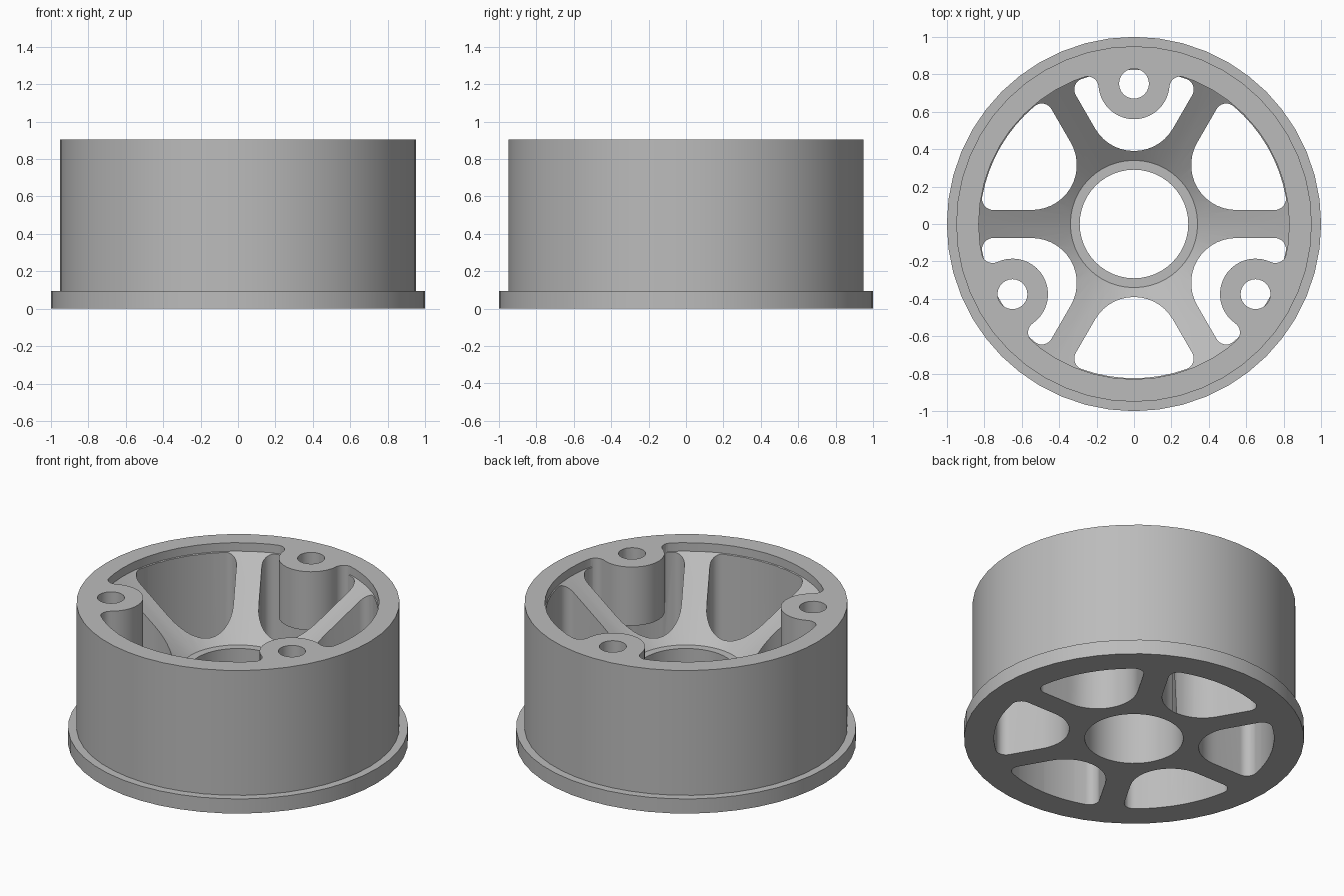
import bpy, bmesh
from math import sin, cos, asin, acos, atan2, radians, pi, tau

cube = bpy.data.objects.get("Cube")
if cube:
    bpy.data.objects.remove(cube, do_unlink=True)

SIDES = 48
HEIGHT = 0.905
WALL = 0.83          # inner radius of the rim

grey = bpy.data.materials.new("mid grey")
grey.use_nodes = True
grey.diffuse_color = (0.5, 0.5, 0.5, 1)
grey.node_tree.nodes["Principled BSDF"].inputs["Base Color"].default_value = (0.5, 0.5, 0.5, 1)


def finish(bm, name):
    bmesh.ops.recalc_face_normals(bm, faces=bm.faces)
    mesh = bpy.data.meshes.new(name)
    bm.to_mesh(mesh)
    bm.free()
    mesh.materials.append(grey)
    obj = bpy.data.objects.new(name, mesh)
    bpy.context.collection.objects.link(obj)
    return obj


def lathe(name, profile):
    """Spin a closed (radius, z) profile around the z axis."""
    bm = bmesh.new()
    rings = [[bm.verts.new((r * cos(tau * i / SIDES), r * sin(tau * i / SIDES), z))
              for r, z in profile] for i in range(SIDES)]
    n = len(profile)
    for i in range(SIDES):
        a, b = rings[i], rings[(i + 1) % SIDES]
        for j in range(n):
            k = (j + 1) % n
            bm.faces.new((a[j], b[j], b[k], a[k]))
    return finish(bm, name)


def arc(cx, cy, r, start, end, steps=10):
    return [(cx + r * cos(start + (end - start) * i / steps),
             cy + r * sin(start + (end - start) * i / steps)) for i in range(steps + 1)]


def prisms(name, outline, angles, low, high):
    """Extrude an outline between two heights, repeated around the axis."""
    bm = bmesh.new()
    for deg in angles:
        c, s = cos(radians(deg)), sin(radians(deg))
        bottom, top = ([bm.verts.new((x * c - y * s, x * s + y * c, z)) for x, y in outline]
                       for z in (low, high))
        bm.faces.new(bottom[::-1])
        bm.faces.new(top)
        n = len(outline)
        for i in range(n):
            k = (i + 1) % n
            bm.faces.new((bottom[i], bottom[k], top[k], top[i]))
    return finish(bm, name)


def combine(target, tool, operation):
    mod = target.modifiers.new(tool.name, 'BOOLEAN')
    mod.operation = operation
    mod.solver = 'EXACT'
    mod.object = tool
    bpy.context.view_layer.objects.active = target
    bpy.ops.object.modifier_apply(modifier=mod.name)
    bpy.data.objects.remove(tool, do_unlink=True)


# Flanged rim with a conical bowl and a bored hub
wheel = lathe("wheel_rim", [
    (0.29, 0), (1, 0), (1, 0.095), (0.95, 0.095), (0.95, HEIGHT),
    (WALL, HEIGHT), (WALL, 0.85), (0.34, 0.47), (0.29, 0.47)])

# Rounded pockets that leave six spokes
half_spoke, fillet, outer = 0.075, 0.06, WALL - 0.006
reach = outer - fillet
turn = pi / 6 - asin((half_spoke + fillet) / reach)
cx, cy = reach * cos(turn), reach * sin(turn)
pocket = (arc(0.63, 0, 0.24, tau / 3, 2 * tau / 3, 14)
          + arc(cx, -cy, fillet, -tau / 3, -turn)
          + arc(0, 0, outer, -turn, turn, 8)[1:-1]
          + arc(cx, cy, fillet, turn, tau / 3))
combine(wheel, prisms("pocket_cutter", pocket, range(30, 360, 60), -0.1, HEIGHT - 0.02), 'DIFFERENCE')

# Three screw bosses blended into the wall
centre, radius = 0.75, 0.19
reach = WALL - fillet
turn = acos((reach ** 2 + centre ** 2 - (radius + fillet) ** 2) / (2 * reach * centre))
fx, fy = reach * cos(turn), reach * sin(turn)
toward = atan2(-fy, centre - fx)
boss = (arc(0, 0, 0.89, -turn, turn, 6)
        + arc(fx, fy, fillet, turn, toward)
        + arc(centre, 0, radius, toward + pi, pi - toward, 20)[1:-1]
        + arc(fx, -fy, fillet, -toward, -turn))
boss_angles = (90, 210, 330)
combine(wheel, prisms("screw_bosses", boss, boss_angles, 0.525, HEIGHT), 'UNION')

# Screw holes
hole = arc(centre, 0, 0.08, 0, tau, 24)[:-1]
combine(wheel, prisms("hole_cutter", hole, boss_angles, 0.5, HEIGHT + 0.1), 'DIFFERENCE')

bpy.ops.object.select_all(action='DESELECT')
wheel.select_set(True)
bpy.context.view_layer.objects.active = wheel
bpy.ops.object.shade_smooth_by_angle(angle=radians(30))
